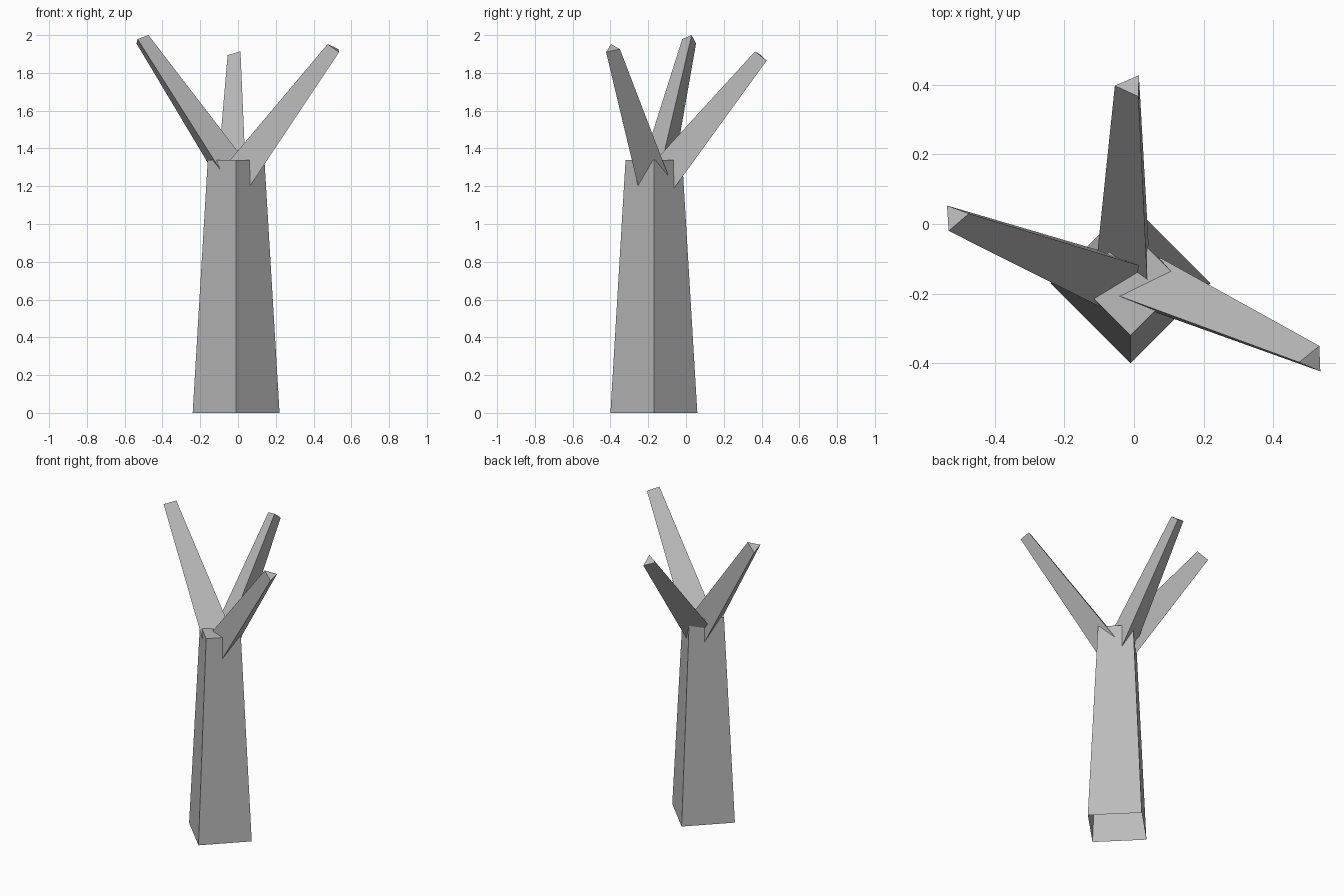
import bpy
from mathutils import Vector

if "Cube" in bpy.data.objects:
    bpy.data.objects.remove(bpy.data.objects["Cube"])

bark = bpy.data.materials.new("grey_bark")
bark.diffuse_color = (0.5, 0.5, 0.5, 1)
bark.use_nodes = True
bark.node_tree.nodes["Principled BSDF"].inputs["Base Color"].default_value = bark.diffuse_color


def loft(name, lower, upper, cap_lower=False):
    """Tapered prism between two matching rings, capped at the upper end."""
    n = len(lower)
    faces = [(i, (i + 1) % n, n + (i + 1) % n, n + i) for i in range(n)]
    faces.append(tuple(range(n, 2 * n)))
    if cap_lower:
        faces.append(tuple(reversed(range(n))))
    mesh = bpy.data.meshes.new(name)
    mesh.from_pydata([tuple(v) for v in list(lower) + list(upper)], [], faces)
    mesh.materials.append(bark)
    obj = bpy.data.objects.new(name, mesh)
    bpy.context.collection.objects.link(obj)
    return obj


def diamond(r, z, cx=-0.01, cy=-0.17):
    return [Vector((cx + r * a, cy + r * b, z)) for a, b in ((1, 0), (0, 1), (-1, 0), (0, -1))]


# Square trunk, turned on its corner, open underneath
loft("trunk", diamond(0.23, 0), diamond(0.15, 1.34))


def branch(name, tip, run, spread):
    """Three-sided branch widening from its tip down into the trunk."""
    tip = [Vector(p) for p in tip]
    c = sum(tip, Vector()) / 3
    if (tip[1] - tip[0]).cross(tip[2] - tip[0]).z < 0:
        tip.reverse()
    root = [p + 1.12 * (Vector(run) + spread * (p - c)) for p in tip]
    loft(name, root, tip, True)


# Three branches
branch("left_branch", [(-0.537, 0.053, 1.955), (-0.474, 0.03, 2.0), (-0.532, -0.02, 1.979)],
       (0.462, -0.168, -0.696), 1.27)
branch("right_branch", [(0.535, -0.423, 1.91), (0.532, -0.35, 1.926), (0.474, -0.397, 1.952)],
       (-0.474, 0.201, -0.649), 1.23)
branch("back_branch", [(-0.055, 0.397, 1.894), (0.014, 0.427, 1.865), (0.013, 0.366, 1.914)],
       (0.0, -0.516, -0.631), 1.18)
